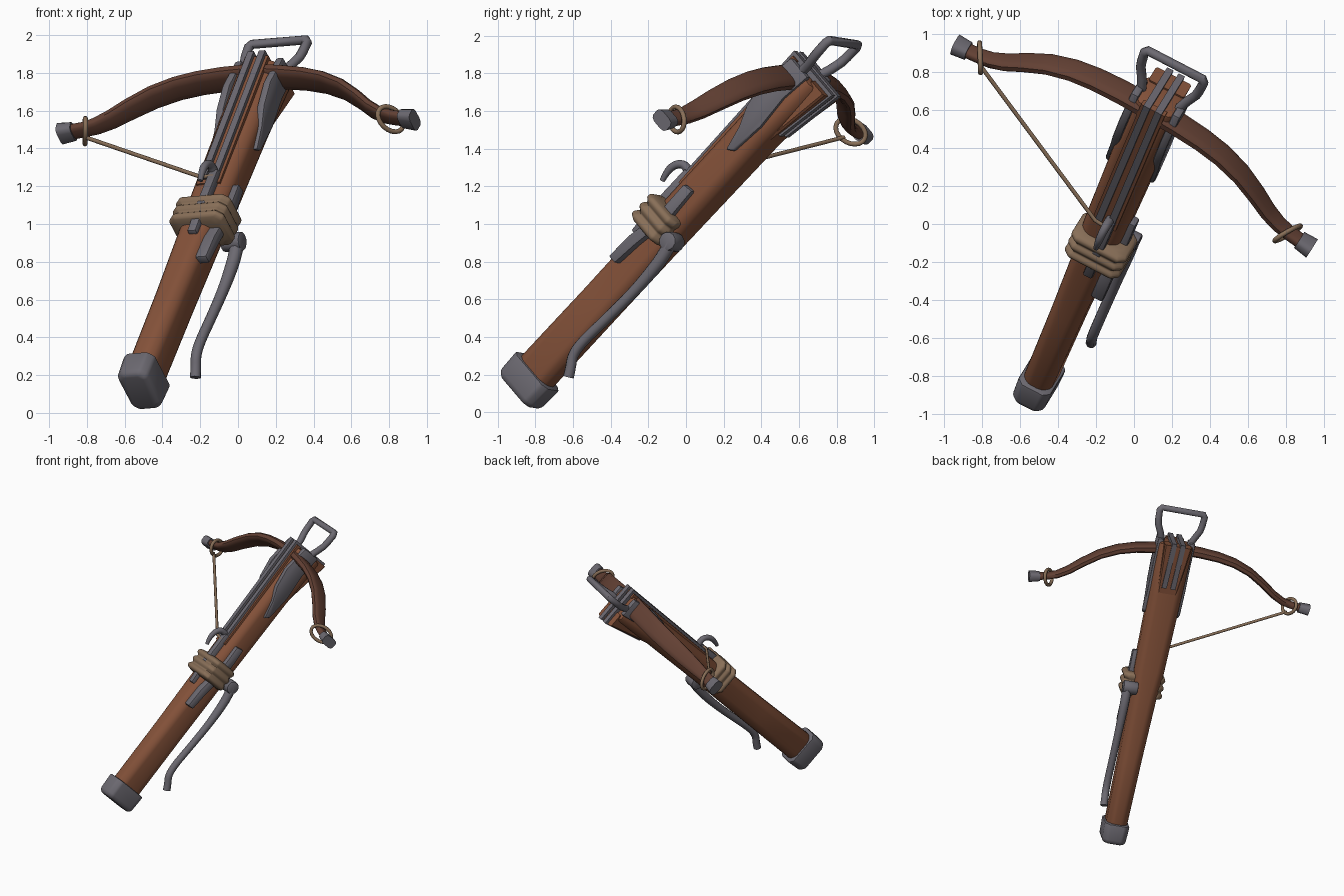
import bpy, bmesh, math
from mathutils import Vector, Matrix

if "Cube" in bpy.data.objects:
    bpy.data.objects.remove(bpy.data.objects["Cube"])

# Local frame: a = sideways, b = along the stock, c = up from the stock
d = Vector((0.281, 0.653, 0.703)).normalized()
s = Vector((0.883, -0.459, 0.073))
s = (s - d * s.dot(d)).normalized()
u = s.cross(d)
M = Matrix((s, d, u)).transposed().to_4x4()
M.translation = Vector((-0.505, -0.84, 0.165))


def mat(name, rgb):
    m = bpy.data.materials.new(name)
    m.diffuse_color = (*rgb, 1)
    m.use_nodes = True
    m.node_tree.nodes["Principled BSDF"].inputs["Base Color"].default_value = m.diffuse_color
    return m


WOOD = mat("warm wood", (0.235, 0.085, 0.042))
LIMB = mat("dark wood", (0.125, 0.052, 0.034))
IRON = mat("grey iron", (0.150, 0.142, 0.165))
HIDE = mat("tan leather", (0.250, 0.160, 0.098))


def add(name, verts, faces, m):
    me = bpy.data.meshes.new(name)
    me.from_pydata(verts, [], faces)
    bm = bmesh.new()
    bm.from_mesh(me)
    bmesh.ops.recalc_face_normals(bm, faces=bm.faces)
    bm.to_mesh(me)
    bm.free()
    me.materials.append(m)
    o = bpy.data.objects.new(name, me)
    bpy.context.collection.objects.link(o)
    o.matrix_world = M
    return o


def bevel(o, w, seg=2):
    b = o.modifiers.new("bevel", "BEVEL")
    b.width, b.segments, b.limit_method = w, seg, "ANGLE"
    return o


def loft(name, rings, m):
    n = len(rings[0])
    verts = [p for r in rings for p in r]
    faces = [(i*n + j, i*n + (j+1) % n, (i+1)*n + (j+1) % n, (i+1)*n + j)
             for i in range(len(rings) - 1) for j in range(n)]
    faces += [tuple(range(n)), tuple(range((len(rings)-1)*n, len(rings)*n))]
    return add(name, verts, faces, m)


def octagon(b, l, r, lo, hi, k):
    """Chamfered rectangle across the stock at b."""
    return [(x, b, z) for x, z in (
        (l+k, lo), (r-k, lo), (r, lo+k), (r, hi-k), (r-k, hi), (l+k, hi), (l, hi-k), (l, lo+k))]


def prism(name, pts, a0, a1, m):
    """Side profile of (b, c) points extruded sideways."""
    n = len(pts)
    verts = [(a, b, c) for a in (a0, a1) for b, c in pts]
    faces = [(i, (i+1) % n, n + (i+1) % n, n + i) for i in range(n)]
    faces += [tuple(range(n)), tuple(range(n, 2*n))]
    return add(name, verts, faces, m)


def tube(name, pts, r, m, radii=None, kind="POLY", cyclic=False):
    cu = bpy.data.curves.new(name, "CURVE")
    cu.dimensions, cu.bevel_depth, cu.bevel_resolution = "3D", r, 3
    cu.use_fill_caps = True
    cu.resolution_u = 6
    sp = cu.splines.new(kind)
    sp.points.add(len(pts) - 1)
    for i, (p, q) in enumerate(zip(sp.points, pts)):
        p.co = (*q, 1)
        p.radius = radii[i] if radii else 1
    if kind == "NURBS":
        sp.order_u, sp.use_endpoint_u = 3, True
    sp.use_cyclic_u = cyclic
    cu.materials.append(m)
    o = bpy.data.objects.new(name, cu)
    bpy.context.collection.objects.link(o)
    o.matrix_world = M
    return o


# Stock, raised rail and wedge under the head
stock = [(0, .080, -.120, .115), (.6, .088, -.115, .110), (1.1, .100, -.110, .110),
         (1.3, .115, -.105, .106), (1.9, .125, -.105, .106), (2.31, .130, -.120, .112)]
bevel(loft("stock", [octagon(b, -w, w, lo, hi, .042) for b, w, lo, hi in stock], WOOD), .02)
prism("wood_rail", [(1.38, .09), (1.38, .115), (2.32, .13), (2.32, .09)], -.07, .07, WOOD)
loft("head_wedge", [octagon(1.92, -.075, .075, -.105, -.06, .01),
                    octagon(2.32, -.105, .105, -.172, -.06, .01)], WOOD)

# Butt cap
bevel(loft("butt_cap", [octagon(-.078, -.075, .075, -.125, .12, .03),
                        octagon(-.055, -.092, .092, -.142, .138, .035),
                        octagon(.080, -.096, .096, -.146, .142, .035)], IRON), .012)

# Twin straps: along the top, over the nose and back underneath
strap = [(1.41, .10), (1.41, .135), (2.34, .15), (2.34, -.185), (1.97, -.125),
         (1.97, -.10), (2.30, -.155), (2.30, .11)]
for i, a in enumerate((-.034, .034)):
    prism(f"head_strap_{i}", strap, a - .019, a + .019, IRON)

# Cheek plates at the head
cheek = [(1.72, .015), (1.75, -.025), (1.95, -.045), (2.15, -.03), (2.33, -.05),
         (2.33, .10), (2.12, .125), (1.97, .10), (1.86, .05)]
for side in (-1, 1):
    bevel(prism(f"cheek_plate_{side}", cheek, side*.10, side*.145, IRON), .012)

# Bow limbs: half profile (distance out, position, height, thickness), mirrored
half = [(0, 2.25, .155, .07), (.17, 2.242, .155, .07), (.32, 2.225, .152, .066),
        (.45, 2.195, .148, .062), (.58, 2.14, .142, .058), (.70, 2.06, .13, .056),
        (.79, 1.99, .115, .054), (.87, 1.945, .10, .052), (.94, 1.925, .09, .05),
        (1.0, 1.915, .09, .05), (1.08, 1.905, .09, .05)]


def bow_point(a, b, c):
    return Vector((a - .03, b - .056*a, c))


def bow_ring(i, sg, h=None, t=None):
    a, b, hh, tt = half[i]
    h, t = h or hh, t or tt
    p, q = half[max(i-1, 0)], half[min(i+1, len(half)-1)]
    tx, ty = q[0]-p[0], q[1]-p[1]
    if i == 0:
        ty = 0
    L = math.hypot(tx, ty)
    nx, ny = -ty/L, tx/L
    ring = []
    for k in range(12):
        g = 2*math.pi*(k + .5)/12
        e = lambda v: math.copysign(abs(v)**.6, v)
        x, z = e(math.cos(g))*t/2, e(math.sin(g))*h/2
        ring.append(bow_point(sg*(a + nx*x), b + ny*x, .052 - .032*a + z))
    return ring


n = len(half)
loft("bow_limbs", [bow_ring(i, -1) for i in range(n-2, 0, -1)] +
     [bow_ring(i, 1) for i in range(n-1)], LIMB)
for sg in (-1, 1):
    loft(f"limb_tip_{sg}", [bow_ring(9, sg, .105, .07), bow_ring(10, sg, .12, .08)], IRON)
    # String loop around each tip
    loop = []
    for k in range(20):
        g = 2*math.pi*k/20
        x, z = math.cos(g), math.sin(g)
        loop.append(bow_point(sg*(.93 - .035*z + .02*x), 1.915 + .058*x, .02 + .076*z))
    tube(f"string_loop_{sg}", loop, .013, HIDE, cyclic=True)

# Bowstring
tube("bowstring", [bow_point(-.92, 1.87, .02), (-.05, 1.41, .14), (.04, 1.40, .14)], .011, HIDE)

# Stirrup
leg = [(.105, 2.24, .02), (.115, 2.32, .01), (.135, 2.37, 0), (.163, 2.43, -.005),
       (.170, 2.47, -.005), (.175, 2.54, -.005), (.160, 2.562, -.005)]
tube("stirrup", leg + [(-a, b, c) for a, b, c in reversed(leg)], .026, IRON)

# Lock bar on top, side bar, and string claw
bevel(prism("top_bar", [(1.0, .09), (1.0, .135), (1.2, .15), (1.45, .15), (1.45, .09)],
            .002, .055, IRON), .01)
bevel(prism("side_bar", [(.84, .035), (.84, .09), (1.0, .085), (1.2, .05), (1.42, .055),
                         (1.43, -.01), (1.25, -.02), (1.0, .02)], .08, .15, IRON), .012)
tube("string_claw", [(.02, 1.44, .10), (.02, 1.46, .17), (.02, 1.425, .215),
                     (.02, 1.36, .23), (.02, 1.30, .21)], .02, IRON,
     [1.3, 1.2, 1.1, 1, .7], "NURBS")

# Ridged leather wrap
rings = []
for i in range(19):
    b = 1.075 + .185*i/18
    o = .022 + .018*abs(math.sin(math.pi*i/6)) if 0 < i < 18 else .0
    rings.append(octagon(b, -.10 - o, .145 + o, -.055 - o/2, .12 + o, .035))
bevel(loft("leather_wrap", rings, HIDE), .008)

# Trigger lever and its pivot
lever = [(1.16, -.12), (1.08, -.145), (.95, -.157), (.8, -.16), (.6, -.15), (.42, -.138),
         (.33, -.15), (.28, -.19), (.235, -.218)]
tube("trigger_lever", [(.15, b, c) for b, c in lever], .028, IRON,
     [1.3, 1.3, 1.2, 1.05, 1, 1, 1, 1, 1.05], "NURBS")
ring = [(1.155 + .052*math.cos(math.pi*k/6), -.115 + .052*math.sin(math.pi*k/6)) for k in range(12)]
bevel(prism("trigger_pivot", ring, .07, .185, IRON), .012)

# Turn everything into mesh and smooth it, keeping the sharp edges
bpy.ops.object.select_all(action="SELECT")
bpy.context.view_layer.objects.active = bpy.data.objects["stock"]
bpy.ops.object.convert(target="MESH")
bpy.ops.object.shade_smooth_by_angle(angle=math.radians(40))
